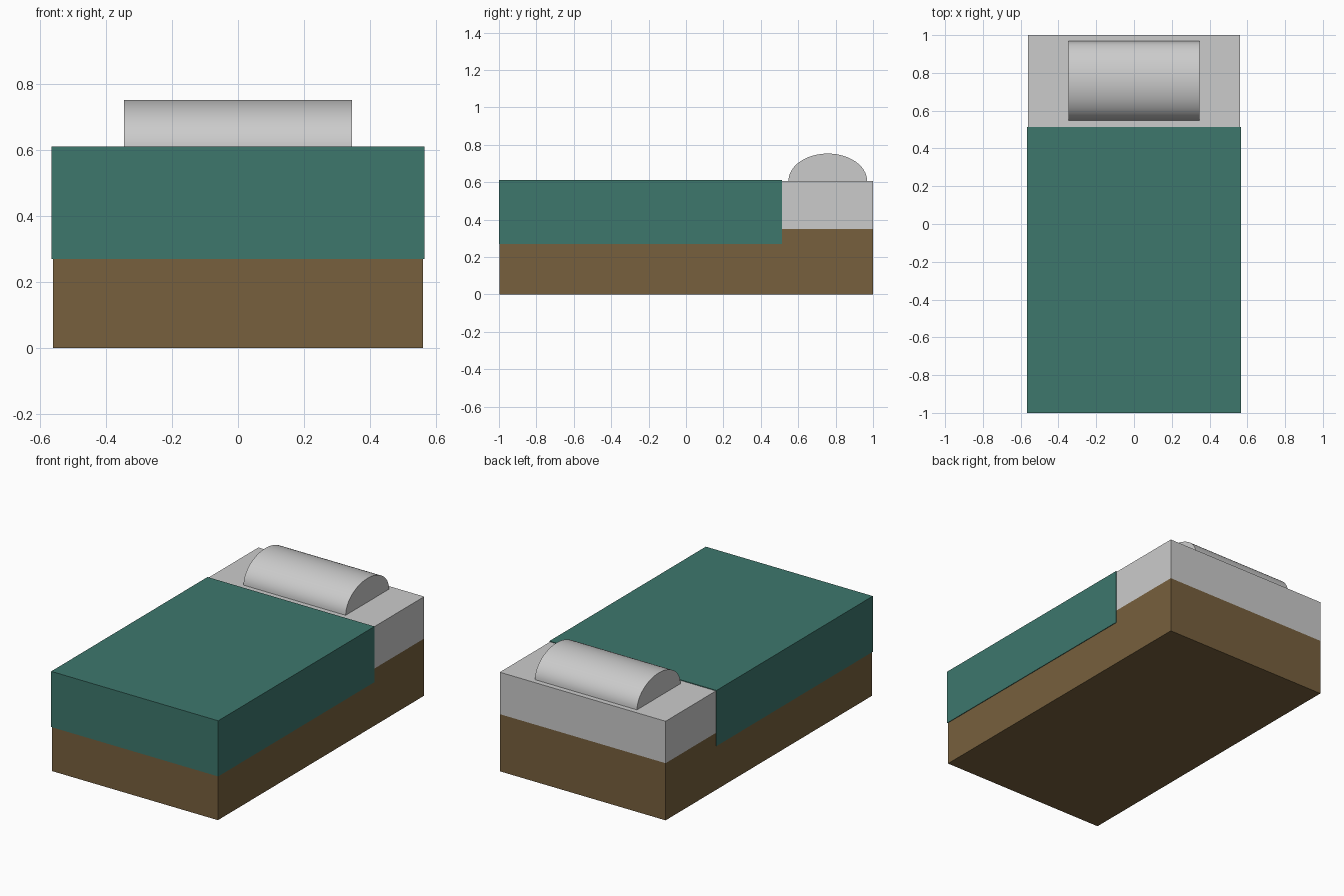
import bpy, bmesh, math

if "Cube" in bpy.data.objects:
    bpy.data.objects.remove(bpy.data.objects["Cube"])


def colour(name, rgb):
    mat = bpy.data.materials.new(name)
    mat.diffuse_color = (*rgb, 1)
    mat.use_nodes = True
    mat.node_tree.nodes["Principled BSDF"].inputs["Base Color"].default_value = mat.diffuse_color
    return mat


def add_object(name, bm, mat=None):
    bmesh.ops.recalc_face_normals(bm, faces=bm.faces)
    mesh = bpy.data.meshes.new(name)
    bm.to_mesh(mesh)
    bm.free()
    obj = bpy.data.objects.new(name, mesh)
    bpy.context.collection.objects.link(obj)
    if mat:
        mesh.materials.append(mat)
    return obj


def box(name, half_x, y0, y1, z0, z1, mat=None):
    bm = bmesh.new()
    bmesh.ops.create_cube(bm, size=1)
    for v in bm.verts:
        v.co = (v.co.x * 2 * half_x,
                (y0 + y1) / 2 + v.co.y * (y1 - y0),
                (z0 + z1) / 2 + v.co.z * (z1 - z0))
    return add_object(name, bm, mat)


wood = colour("wood", (0.185, 0.117, 0.047))
green = colour("green_cloth", (0.047, 0.185, 0.152))

# Bed base, mattress and the blanket that wraps slightly over both
box("bed_base", 0.562, -0.997, 1.0, 0.0, 0.35, wood)
box("mattress", 0.562, -0.997, 1.0, 0.35, 0.607)
box("blanket", 0.566, -1.0, 0.513, 0.27, 0.611, green)

# Pillow: half-ellipse profile extruded across the bed
bm = bmesh.new()
steps = 32
profile = [bm.verts.new((-0.346,
                         0.758 + 0.21 * math.cos(math.pi * i / steps),
                         0.607 + 0.146 * math.sin(math.pi * i / steps)))
           for i in range(steps + 1)]
cap = bm.faces.new(profile)
end = bmesh.ops.extrude_face_region(bm, geom=[cap], use_keep_orig=True)["geom"]
bmesh.ops.translate(bm, vec=(0.692, 0, 0),
                    verts=[g for g in end if isinstance(g, bmesh.types.BMVert)])
pillow = add_object("pillow", bm)

bpy.ops.object.select_all(action='DESELECT')
pillow.select_set(True)
bpy.context.view_layer.objects.active = pillow
bpy.ops.object.shade_smooth_by_angle(angle=math.radians(30))
